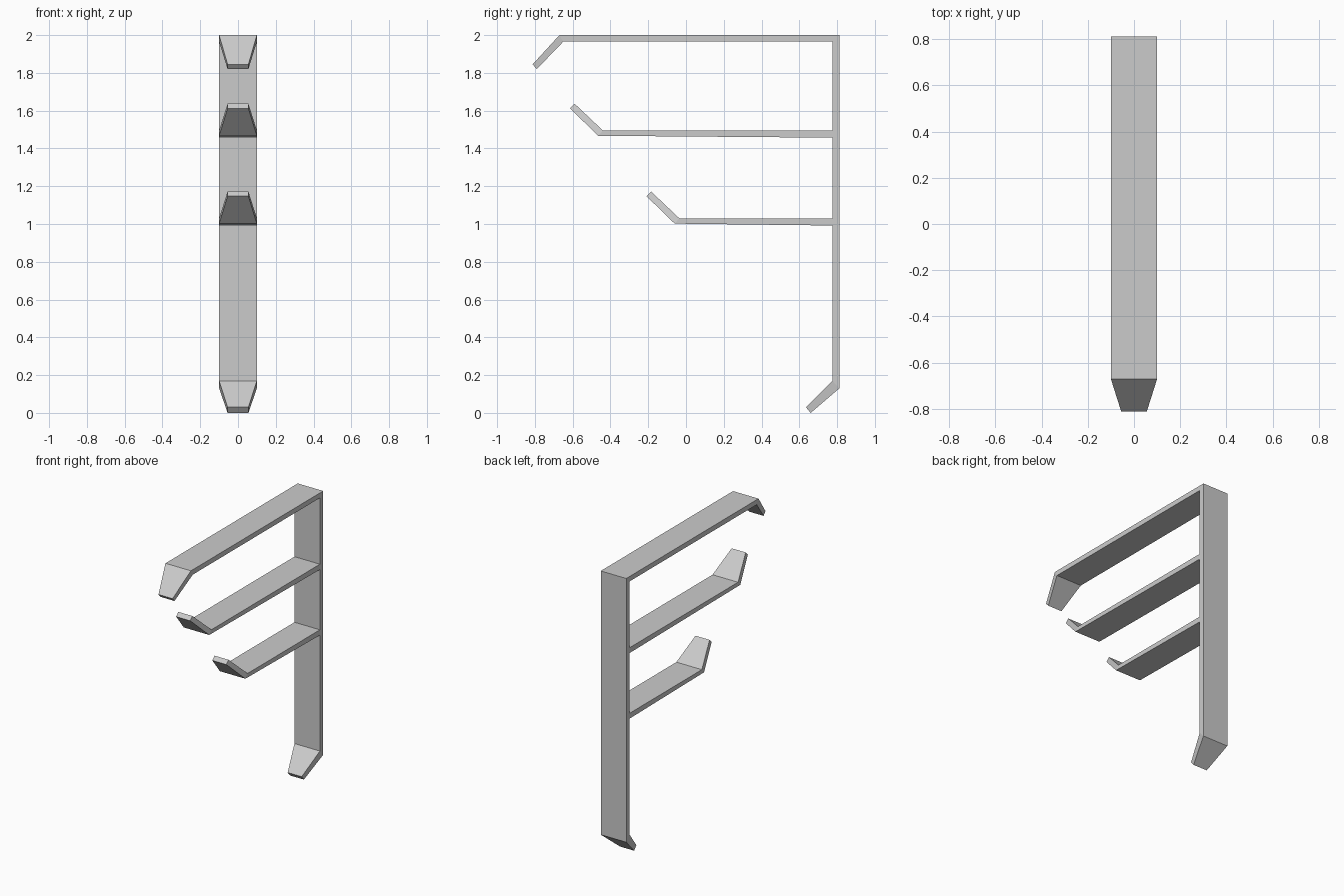
import bpy
import bmesh

cube = bpy.data.objects.get("Cube")
if cube:
    bpy.data.objects.remove(cube, do_unlink=True)

grey = bpy.data.materials.new("plain grey")
grey.use_nodes = True
colour = (0.6, 0.6, 0.6, 1)
grey.diffuse_color = colour
grey.node_tree.nodes["Principled BSDF"].inputs["Base Color"].default_value = colour

WIDE, TIP = 0.1, 0.055


def bent_bar(name, start, bend, tip):
    """Flat bar with a bent, tapered end; each station is two (y, z) points."""
    bm = bmesh.new()
    rings = []
    for (a, b), w in ((start, WIDE), (bend, WIDE), (tip, TIP)):
        corners = ((-w, *a), (w, *a), (w, *b), (-w, *b))
        rings.append([bm.verts.new(c) for c in corners])
    for r, s in zip(rings, rings[1:]):
        for i in range(4):
            j = (i + 1) % 4
            bm.faces.new((r[i], r[j], s[j], s[i]))
    bm.faces.new(rings[0])
    bm.faces.new(rings[-1])
    bmesh.ops.recalc_face_normals(bm, faces=bm.faces)
    mesh = bpy.data.meshes.new(name)
    bm.to_mesh(mesh)
    bm.free()
    mesh.materials.append(grey)
    obj = bpy.data.objects.new(name, mesh)
    bpy.context.collection.objects.link(obj)


# Upright with its foot kicked forward
bent_bar("upright_post",
         ((0.775, 2.0), (0.812, 2.0)),
         ((0.775, 0.17), (0.812, 0.13)),
         ((0.635, 0.03), (0.66, 0.0)))

# Top arm with a drooping end
bent_bar("top_arm",
         ((0.775, 2.0), (0.775, 1.965)),
         ((-0.67, 2.0), (-0.65, 1.965)),
         ((-0.812, 1.845), (-0.79, 1.82)))

# Two shorter arms with upturned ends
for name, bend_y, z in (("middle_arm", -0.44, 1.495), ("lower_arm", -0.035, 1.03)):
    bent_bar(name,
             ((0.775, z), (0.775, z - 0.038)),
             ((bend_y, z), (bend_y - 0.025, z - 0.028)),
             ((bend_y - 0.15, z + 0.142), (bend_y - 0.174, z + 0.117)))
